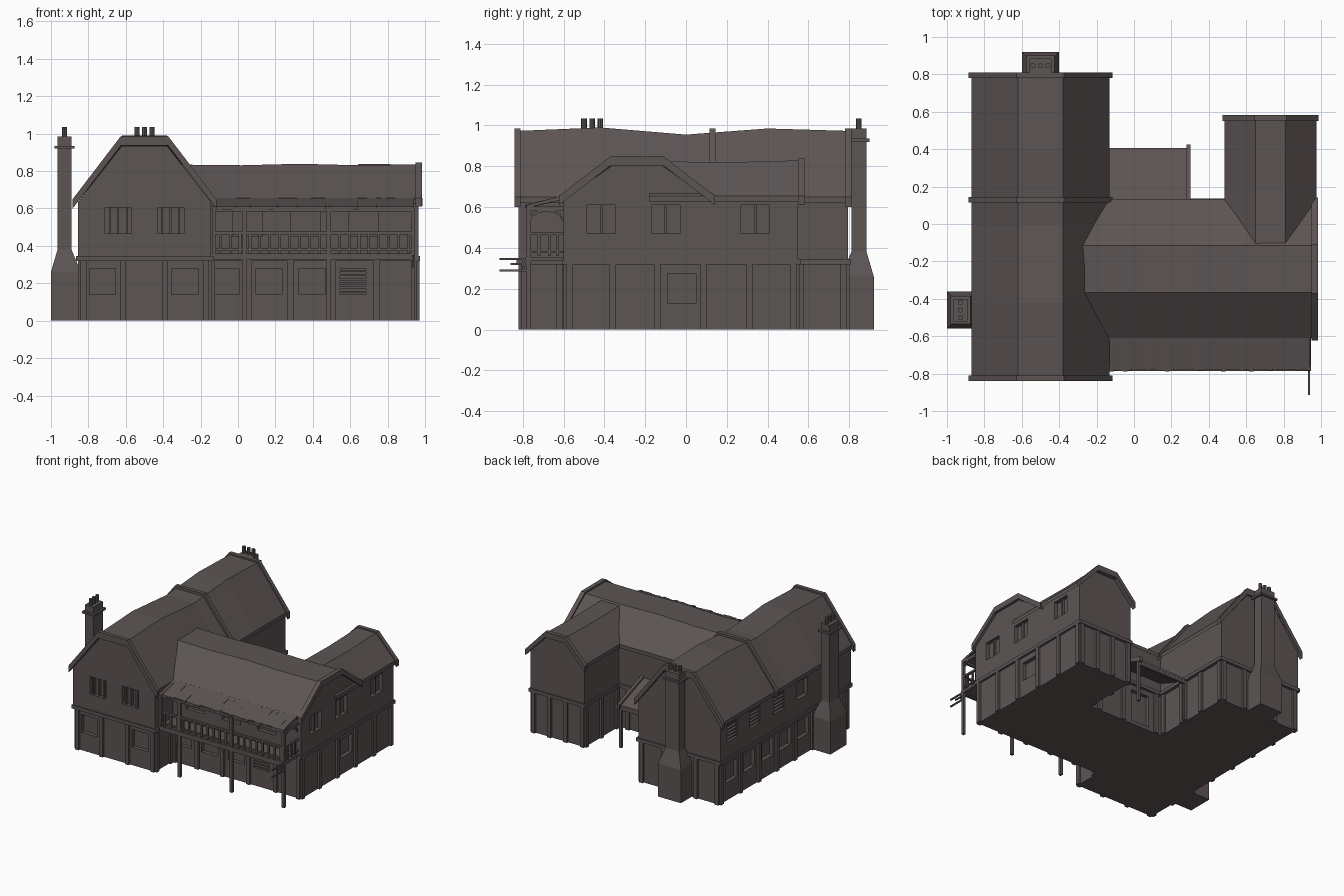
import bpy, bmesh, math, random
from mathutils import Vector

if "Cube" in bpy.data.objects:
    bpy.data.objects.remove(bpy.data.objects["Cube"])

random.seed(4)
mat = bpy.data.materials.new("dark_timber_brown")
mat.diffuse_color = (0.108, 0.089, 0.088, 1)
mat.use_nodes = True
mat.node_tree.nodes["Principled BSDF"].inputs["Base Color"].default_value = mat.diffuse_color


def finish(name, bm):
    bmesh.ops.recalc_face_normals(bm, faces=bm.faces)
    me = bpy.data.meshes.new(name)
    bm.to_mesh(me)
    bm.free()
    me.materials.append(mat)
    ob = bpy.data.objects.new(name, me)
    bpy.context.scene.collection.objects.link(ob)
    return ob


def add_box(bm, x0, x1, y0, y1, z0, z1):
    r = bmesh.ops.create_cube(bm, size=1)
    for v in r["verts"]:
        v.co = Vector((x0 + (v.co.x + .5) * (x1 - x0), y0 + (v.co.y + .5) * (y1 - y0),
                       z0 + (v.co.z + .5) * (z1 - z0)))


def boxes(name, items):
    bm = bmesh.new()
    for b in items:
        add_box(bm, *b)
    return finish(name, bm)


def loft(name, rings):
    bm = bmesh.new()
    vs = [[bm.verts.new(p) for p in r] for r in rings]
    n = len(vs[0])
    for a, b in zip(vs, vs[1:]):
        for i in range(n):
            bm.faces.new((a[i], a[(i + 1) % n], b[(i + 1) % n], b[i]))
    bm.faces.new(vs[0])
    bm.faces.new(vs[-1])
    return finish(name, bm)


def at(axis, pos, u, z):
    return (u, pos, z) if axis == "y" else (pos, u, z)


def roof(name, axis, c, eave, ridge, stations, t=.03, grow=0):
    # gambrel shell: eave and ridge are (half width, height), stations are (position, sag)
    rings = []
    for pos, dz in stations:
        out = [(c - eave[0] - grow, eave[1]), (c - ridge[0] - grow / 2, ridge[1] + dz + grow),
               (c + ridge[0] + grow / 2, ridge[1] + dz + grow), (c + eave[0] + grow, eave[1])]
        inn = [(u, z - t) for u, z in reversed(out)]
        rings.append([at(axis, pos, u, z) for u, z in out + inn])
    return loft(name, rings)


def gable_block(name, axis, c, hw, z0, ze, rw, zr, a, b):
    prof = [(c - hw, z0), (c - hw, ze), (c - rw, zr), (c + rw, zr), (c + hw, ze), (c + hw, z0)]
    return loft(name, [[at(axis, p, u, z) for u, z in prof] for p in (a, b)])


def on_wall(wall, u0, u1, z0, z1, d0, d1):
    # wall = (normal axis, coordinate, outward sign); d measured outward
    ax, co, s = wall
    a, b = sorted((co + s * d0, co + s * d1))
    return (a, b, u0, u1, z0, z1) if ax == "x" else (u0, u1, a, b, z0, z1)


def cut(ob, items):
    c = boxes("window_cutter", items)
    c.hide_render = True
    m = ob.modifiers.new("windows", "BOOLEAN")
    m.operation, m.solver, m.object = "DIFFERENCE", "EXACT", c
    me = bpy.data.meshes.new_from_object(ob.evaluated_get(bpy.context.evaluated_depsgraph_get()))
    ob.modifiers.clear()
    ob.data = me
    bpy.data.objects.remove(c)


def hole(wall, u, z0, z1, w=.14):
    return on_wall(wall, u - w / 2, u + w / 2, z0, z1, -.03, .03)


# walls of each storey
L_F, L_L, L_R, L_B = ("y", -.805, -1), ("x", -.84, -1), ("x", -.155, 1), ("y", .785, 1)
C_F, C_R, C_B = ("y", -.585, -1), ("x", .955, 1), ("y", .115, 1)
R_R, R_L, R_B = ("x", .955, 1), ("x", .5, -1), ("y", .54, 1)

# ground floors
g_left = boxes("left_wing_ground_floor", [(-.84, -.155, -.805, .785, 0, .34)])
g_cross = boxes("cross_wing_ground_floor", [(-.2, .955, -.585, .115, 0, .34)])
g_rear = boxes("rear_wing_ground_floor", [(.5, .955, .1, .54, 0, .34)])
# upper floors with gables
u_left = gable_block("left_wing_upper_floor", "y", -.5, .355, .325, .635, .12, .935, -.82, .795)
u_cross = gable_block("cross_wing_upper_floor", "x", -.24, .36, .325, .635, .12, .805, -.3, .965)
u_rear = gable_block("rear_wing_upper_floor", "y", .73, .235, .325, .635, .075, .8, 0, .55)

# recessed windows and doors
cut(g_left, [hole(L_F, u, .14, .28) for u in (-.725, -.285)] +
    [hole(L_L, u, .14, .28) for u in (.64, .42, .19, -.03, -.25)])
cut(g_cross, [hole(C_F, u, .14, .28) for u in (-.065, .165, .395, .615)] +
    [hole(C_R, -.02, .13, .275), hole(C_B, .04, .03, .28, .16)])
cut(u_left, [hole(("y", -.82, -1), u, .465, .605) for u in (-.64, -.36)] +
    [hole(("x", -.855, -1), u, .465, .6, .13) for u in (.65, .37, .07, -.22)])
cut(u_cross, [hole(("y", -.6, -1), u, .45, .59, .16) for u in (.05, .36, .67)] +
    [hole(("x", .965, 1), u, .47, .61) for u in (-.415, -.1)])
cut(u_rear, [hole(("x", .965, 1), .34, .47, .61)])

# window bars and shutter slats
bars = []
for u in (-.64, -.36):
    for k in (-.045, 0, .045):
        bars.append(on_wall(("y", -.82, -1), u + k - .005, u + k + .005, .465, .605, -.03, -.01))
for i in range(6):
    bars.append(on_wall(C_F, .545, .685, .15 + i * .022, .16 + i * .022, -.03, 0))
for u in (.65, .37, .07):
    for i in range(5):
        bars.append(on_wall(("x", -.855, -1), u - .065, u + .065, .478 + i * .026, .488 + i * .026, -.03, -.005))
for u in (-.415, -.1, .34):
    bars.append(on_wall(("x", .965, 1), u - .006, u + .006, .47, .61, -.03, -.012))
boxes("window_bars", bars)

# ground floor timber posts
posts = []
for wall, us in ((L_F, (-.825, -.615, -.39, -.17)), (C_F, (-.14, .06, .28, .505, .74, .94)),
                 (C_R, (-.57, -.36, -.14, .085)), (R_R, (.31, .525)), (R_B, (.515, .66, .8, .94)),
                 (R_L, (.15, .34, .525)), (C_B, (-.1, .2, .42)), (L_R, (-.79, -.62, .15, .35, .56, .77)),
                 (L_L, (-.79, -.58, -.36, -.14, .08, .305, .53, .77)), (L_B, (-.825, -.64, -.36, -.17))):
    for u in us:
        posts.append(on_wall(wall, u - .016, u + .016, 0, .33, -.01, .016))
boxes("ground_floor_posts", posts)

# beams under the upper floor
boxes("jetty_beams", [(-.865, -.13, -.83, .805, .318, .345), (-.2, .972, -.605, .135, .318, .345),
                      (.485, .972, .1, .56, .318, .345)])

# roofs, slightly sagging
roof("left_wing_roof", "y", -.5, (.37, .65), (.12, .985),
     [(-.83, -.012), (-.42, .005), (0, -.03), (.4, 0), (.8, -.012)])
roof("cross_wing_roof", "x", -.24, (.37, .655), (.125, .835), [(-.36, 0), (.02, -.004), (.33, .004), (.6, -.003), (.965, 0)])
roof("rear_wing_roof", "y", .73, (.245, .655), (.08, .825), [(-.18, 0), (.2, -.006), (.57, .004)])

# boards along the roof ends, and the raised band on the long roof
for i, (a, b) in enumerate(((-.84, -.81), (.78, .81))):
    roof("left_wing_gable_board_%d" % i, "y", -.5, (.37, .65), (.12, .972), [(a, 0), (b, 0)], .05, .014)
roof("left_wing_roof_band", "y", -.5, (.37, .65), (.12, .97), [(.115, 0), (.145, 0)], .05, .014)
roof("cross_wing_gable_board", "x", -.24, (.37, .655), (.125, .835), [(.95, 0), (.985, 0)], .045, .012)
roof("rear_wing_gable_board", "y", .73, (.245, .655), (.08, .825), [(.55, 0), (.582, 0)], .045, .012)

# balcony: tiled pent roof with a ragged edge
bm = bmesh.new()
n = 44
for i in range(n):
    x0, x1 = -.16 + 1.1 * i / n, -.16 + 1.1 * (i + 1) / n
    e = random.uniform(-.79, -.772)
    vs = [bm.verts.new(p) for x in (x0, x1) for p in ((x, -.59, .66), (x, e, .61), (x, e, .595), (x, -.59, .64))]
    for f in ((0, 1, 2, 3), (4, 5, 6, 7), (0, 1, 5, 4), (1, 2, 6, 5), (2, 3, 7, 6), (3, 0, 4, 7)):
        bm.faces.new([vs[k] for k in f])
finish("balcony_roof", bm)

# balcony floor, posts and railing
boxes("balcony_floor", [(-.15, .945, -.775, -.59, .335, .355), (-.15, .945, -.785, -.765, .325, .36)])
boxes("balcony_posts", [(x - .011, x + .011, -.781, -.759, 0, .605) for x in (.035, .485, .935)] +
      [(-.14, -.12, -.781, -.759, .34, .605)])
rail = [(-.14, .945, -.779, -.761, z, z + h) for z, h in ((.462, .014), (.375, .01), (.583, .02))]
rail += [(.927, .943, -.77, -.59, z, z + h) for z, h in ((.462, .014), (.375, .01), (.583, .02))]
for i in range(20):
    x = -.095 + i * .053
    rail.append((x - .007, x + .007, -.776, -.764, .36, .465))
for y in (-.72, -.67, -.63):
    rail.append((.93, .94, y - .007, y + .007, .36, .465))
boxes("balcony_railing", rail)

# curved braces at the open balcony end
arc = []
for k in range(7):
    t = math.pi * k / 6
    arc.append((.935, -.685 + .08 * math.cos(t), .535 + .05 * math.sin(t)))
cu = [[(p[0] + dx, p[1], p[2] + dz) for dx, dz in ((-.007, -.007), (.007, -.007), (.007, .007), (-.007, .007))]
      for p in arc]
loft("balcony_end_arch", cu)

# hanging bracket beyond the balcony corner
boxes("hanging_bracket", [(.93, .94, -.915, -.77, .34, .35), (.93, .94, -.915, -.77, .285, .295),
                          (.93, .94, -.86, -.78, .315, .325), (.93, .94, -.8, -.79, .285, .35)])


# chimneys: tapered base, stack, cap and three pots
def chimney(name, place):
    # place maps (along wall, outward from wall, z) to world space
    prof = [(.1, -.03, .13, 0), (.1, -.03, .13, .26), (.06, .02, .095, .38), (.06, .02, .095, .92),
            (.075, .005, .11, .92), (.075, .005, .11, .935), (.06, .02, .095, .935), (.06, .02, .095, .985)]
    loft(name, [[place(-w, a, z), place(w, a, z), place(w, b, z), place(-w, b, z)] for w, a, b, z in prof])
    for i, u in enumerate((-.04, 0, .04)):
        ring = [(u + .014 * math.cos(k * math.pi / 4), .057 + .014 * math.sin(k * math.pi / 4)) for k in range(8)]
        loft(name + "_pot_%d" % i, [[place(p, q, z) for p, q in ring] for z in (.97, 1.035)])


chimney("left_chimney", lambda u, d, z: (-.87 - d, -.46 + u, z))
chimney("rear_chimney", lambda u, d, z: (-.5 + u, .79 + d, z))

# lean-to in the rear yard
loft("lean_to_roof", [[(x, .1, .45), (x, .405, .335), (x, .405, .315), (x, .1, .43)] for x in (-.16, .295)])
boxes("lean_to_posts", [(.278, .298, .385, .405, 0, .33), (-.15, -.13, .385, .405, 0, .33),
                        (-.15, .298, .385, .403, .295, .32)])
loft("lean_to_side_rafter", [[(x, .1, .465), (x, .425, .345), (x, .425, .31), (x, .1, .42)] for x in (.28, .302)])
